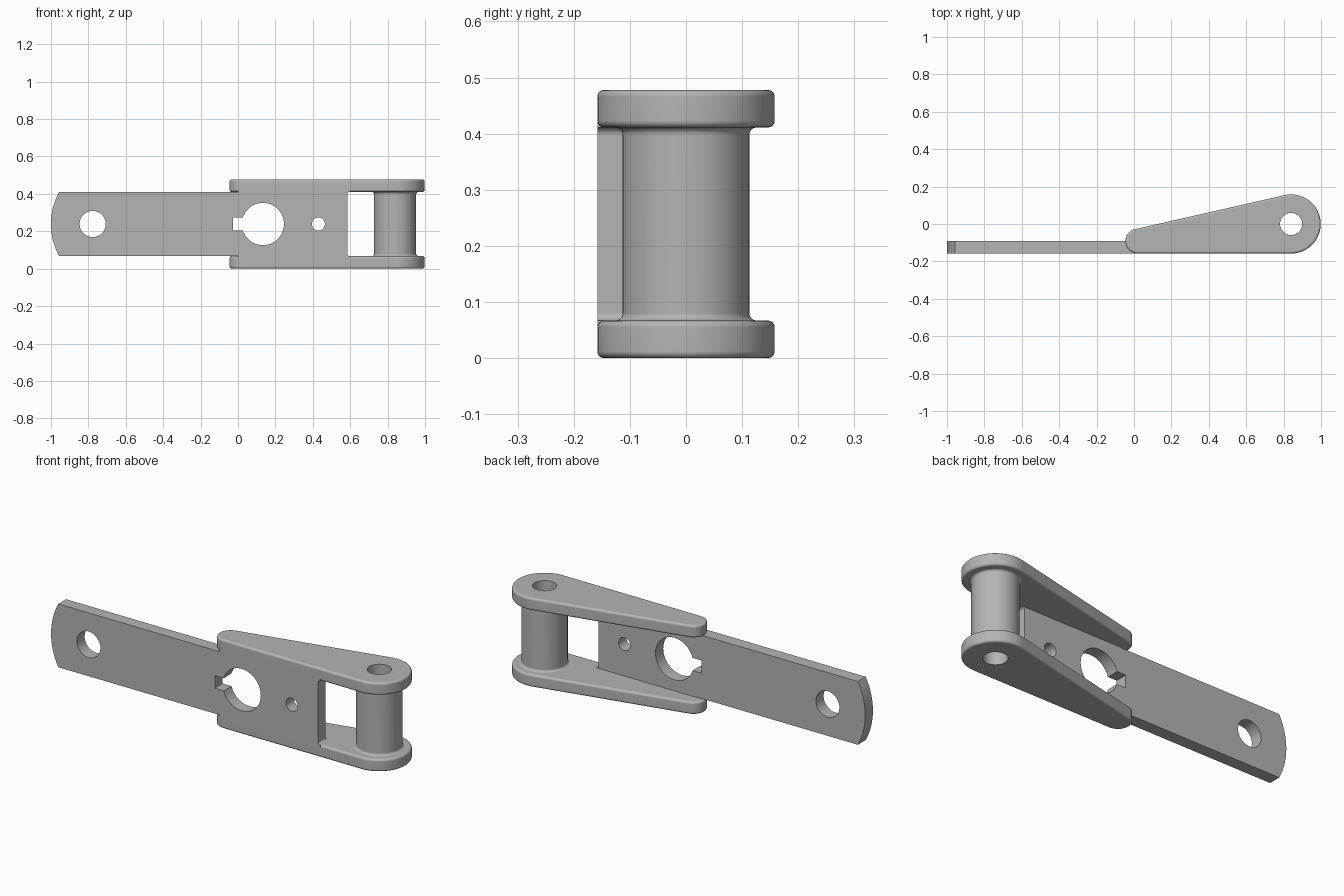
import bpy, bmesh, math
from mathutils import Matrix, Vector

cube = bpy.data.objects.get("Cube")
if cube:
    bpy.data.objects.remove(cube, do_unlink=True)

HEIGHT, PLATE_T = 0.478, 0.067       # overall height, cheek plate thickness
MID = HEIGHT / 2
FRONT, BACK = -0.158, -0.092         # web plate faces
PIN = Vector((0.84, 0.0))            # pivot axis
TO_XZ = Matrix.Rotation(math.radians(90), 4, 'X')   # local (x, y, z) -> (x, -z, y)

steel = bpy.data.materials.new("grey_steel")
steel.use_nodes = True
grey = (0.46, 0.46, 0.46, 1.0)
steel.diffuse_color = grey
steel.node_tree.nodes["Principled BSDF"].inputs["Base Color"].default_value = grey


def arc(cx, cy, r, a0, a1, n):
    """Points on an arc, angles in degrees."""
    angles = [math.radians(a0 + (a1 - a0) * i / n) for i in range(n + 1)]
    return [(cx + r * math.cos(a), cy + r * math.sin(a)) for a in angles]


def prism(name, outline, low, high, matrix=None, round_edges=0.0):
    """Extrude a flat outline from low to high, optionally rounding its rims."""
    bm = bmesh.new()
    face = bm.faces.new([bm.verts.new((x, y, low)) for x, y in outline])
    top = bmesh.ops.extrude_face_region(bm, geom=[face])["geom"]
    bmesh.ops.translate(bm, vec=(0, 0, high - low),
                        verts=[v for v in top if isinstance(v, bmesh.types.BMVert)])
    bmesh.ops.recalc_face_normals(bm, faces=bm.faces)
    if round_edges:
        rims = [e for e in bm.edges if abs(e.verts[0].co.z - e.verts[1].co.z) < 1e-6]
        bmesh.ops.bevel(bm, geom=rims, offset=round_edges, segments=4,
                        profile=0.5, affect='EDGES')
    if matrix:
        bm.transform(matrix)
    return finish(name, bm)


def finish(name, bm):
    bmesh.ops.recalc_face_normals(bm, faces=bm.faces)
    mesh = bpy.data.meshes.new(name)
    bm.to_mesh(mesh)
    bm.free()
    mesh.materials.append(steel)
    obj = bpy.data.objects.new(name, mesh)
    bpy.context.collection.objects.link(obj)
    return obj


def combine(target, other, operation):
    """Apply a boolean and remove the helper part."""
    other.hide_render = True
    mod = target.modifiers.new(operation.lower(), 'BOOLEAN')
    mod.operation, mod.solver, mod.object = operation, 'EXACT', other
    bpy.context.view_layer.objects.active = target
    bpy.ops.object.modifier_apply(modifier=mod.name)
    bpy.data.objects.remove(other, do_unlink=True)


# Flat web plate: rounded tail, widened between the cheeks, filleted window corners
half = MID - PLATE_T - 0.002
R = 0.357
sweep = math.degrees(math.asin(half / R))
f, end, deep = 0.014, 0.585, 0.02
lower = [(0.0, PLATE_T + 0.002), (0.0, PLATE_T - deep), (end + f, PLATE_T - deep)]
lower += arc(end + f, PLATE_T + f, f, 270, 180, 5)
upper = [(x, HEIGHT - z) for x, z in reversed(lower)]
tail = arc(-1 + R, MID, R, 180 - sweep, 180 + sweep, 24)
link = prism("link_body", tail + lower + upper, -BACK, -FRONT, TO_XZ)

# Two tapered cheek plates
tilt = 2 * math.degrees(math.atan2(0.092, 0.82))
outline = arc(PIN.x, PIN.y, 0.158, -90, 90 + tilt, 48)
outline += arc(0.02, -0.092, 0.066, 90 + tilt, 270, 24)
for name, z in (("lower_cheek", 0), ("upper_cheek", HEIGHT - PLATE_T)):
    combine(link, prism(name, outline, z, z + PLATE_T, round_edges=0.012), 'UNION')

# Pivot barrel with a small flare where it meets each cheek
flare = 0.013
half_profile = [(0.113 + flare, PLATE_T - 0.03)]
half_profile += [(0.113 + flare - flare * math.sin(a), PLATE_T + flare - flare * math.cos(a))
                 for a in [math.radians(18 * i) for i in range(6)]]
profile = half_profile + [(r, HEIGHT - z) for r, z in reversed(half_profile)]
bm = bmesh.new()
N = 64
rings = [[bm.verts.new((PIN.x + r * math.cos(2 * math.pi * i / N),
                        PIN.y + r * math.sin(2 * math.pi * i / N), z)) for i in range(N)]
         for r, z in profile]
for a, b in zip(rings, rings[1:]):
    for i in range(N):
        j = (i + 1) % N
        bm.faces.new((a[i], a[j], b[j], b[i]))
bm.faces.new(rings[0])
bm.faces.new(rings[-1])
combine(link, finish("pivot_barrel", bm), 'UNION')

# Pivot bore, web holes and keyway
combine(link, prism("pivot_bore", arc(*PIN, 0.059, 0, 352.5, 47), -0.1, 0.6), 'DIFFERENCE')
for name, x, r in (("tail_hole", -0.777, 0.07), ("main_hole", 0.133, 0.113),
                   ("small_hole", 0.43, 0.035)):
    combine(link, prism(name, arc(x, MID, r, 0, 352.5, 47), 0.05, 0.2, TO_XZ), 'DIFFERENCE')
slot = [(-0.027, MID - 0.034), (0.12, MID - 0.034), (0.12, MID + 0.034), (-0.027, MID + 0.034)]
combine(link, prism("keyway", slot, 0.05, 0.2, TO_XZ), 'DIFFERENCE')

# Smooth curves, crisp edges
bpy.ops.object.select_all(action='DESELECT')
link.select_set(True)
bpy.context.view_layer.objects.active = link
bpy.ops.object.shade_smooth_by_angle(angle=math.radians(30))
normals = link.modifiers.new("weighted_normals", 'WEIGHTED_NORMAL')
normals.keep_sharp = True
